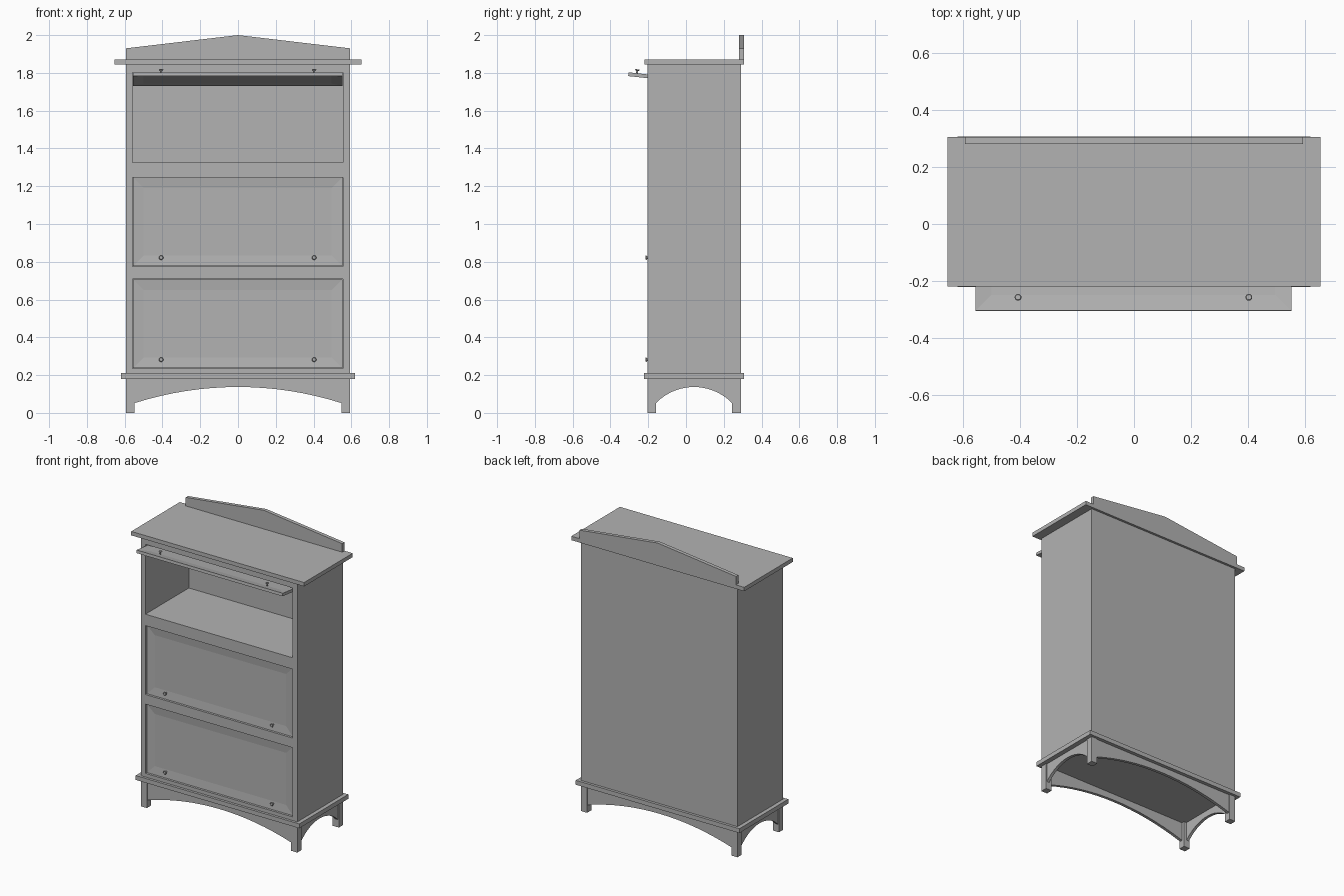
import bpy, bmesh, math
from mathutils import Matrix, Vector

cube = bpy.data.objects.get("Cube")
if cube:
    bpy.data.objects.remove(cube, do_unlink=True)

grey = bpy.data.materials.new("plain_grey")
grey.use_nodes = True
COLOR = (0.45, 0.45, 0.45, 1)
grey.diffuse_color = COLOR
grey.node_tree.nodes["Principled BSDF"].inputs["Base Color"].default_value = COLOR


def add_object(name, bm):
    bmesh.ops.recalc_face_normals(bm, faces=bm.faces)
    mesh = bpy.data.meshes.new(name)
    bm.to_mesh(mesh)
    bm.free()
    mesh.materials.append(grey)
    obj = bpy.data.objects.new(name, mesh)
    bpy.context.scene.collection.objects.link(obj)
    return obj


def box(name, x, y, z):
    bm = bmesh.new()
    size = Vector((x[1] - x[0], y[1] - y[0], z[1] - z[0]))
    mid = Vector((x[0] + x[1], y[0] + y[1], z[0] + z[1])) / 2
    bmesh.ops.create_cube(bm, size=1, matrix=Matrix.Translation(mid) @ Matrix.Diagonal(size.to_4d()))
    return add_object(name, bm)


def prism(name, outline, start, depth):
    """Extrude an outline of 3D points along a depth vector."""
    bm = bmesh.new()
    face = bm.faces.new([bm.verts.new(Vector(p) + Vector(start)) for p in outline])
    ext = bmesh.ops.extrude_face_region(bm, geom=[face])
    verts = [v for v in ext["geom"] if isinstance(v, bmesh.types.BMVert)]
    bmesh.ops.translate(bm, verts=verts, vec=depth)
    return add_object(name, bm)


W = 0.593                      # half width of the body
FRONT, BACK = -0.205, 0.29
OPEN_X = (-0.558, 0.555)
BAYS = {"lower": (0.235, 0.709), "middle": (0.775, 1.247), "upper": (1.325, 1.803)}

# Cabinet body with three hollow bays
body = box("cabinet_body", (-W, W), (FRONT, BACK), (0.21, 1.845))
for label, z in BAYS.items():
    cutter = box(label + "_bay_cutter", OPEN_X, (FRONT - 0.1, BACK - 0.025), z)
    mod = body.modifiers.new(label + "_bay", 'BOOLEAN')
    mod.operation, mod.solver, mod.object = 'DIFFERENCE', 'EXACT', cutter
    bpy.context.view_layer.objects.active = body
    bpy.ops.object.modifier_apply(modifier=mod.name)
    bpy.data.objects.remove(cutter, do_unlink=True)

# Top board, base board and gabled backboard
box("top_board", (-0.655, 0.655), (-0.22, 0.306), (1.845, 1.872))
box("base_board", (-0.62, 0.62), (-0.222, 0.308), (0.18, 0.21))
gable = [(-W, 0, 1.872), (W, 0, 1.872), (W, 0, 1.93), (0, 0, 2), (-W, 0, 1.93)]
prism("gabled_backboard", gable, (0, 0.281, 0), (0, 0.025, 0))

# Legs
LEG = 0.046
for side, x in (("right", (-W, LEG - W)), ("left", (W - LEG, W))):
    for end, y in (("front", (FRONT, FRONT + LEG)), ("back", (BACK - LEG, BACK))):
        box(f"{end}_{side}_leg", x, y, (0, 0.18))


def arch(half, steps=16):
    """Apron outline (u, z) with a circular arc along its lower edge."""
    low, high = 0.052, 0.137
    rise = high - low
    radius = (half * half + rise * rise) / (2 * rise)
    us = [half - 2 * half * i / steps for i in range(steps + 1)]
    curve = [(u, high - radius + math.sqrt(radius * radius - u * u)) for u in us]
    return [(-half, 0.18), (half, 0.18)] + curve


# Arched aprons between the legs
MID_Y = (FRONT + BACK) / 2
T, SET = 0.02, 0.006
long_arch = [(u, 0, z) for u, z in arch(W - LEG)]
short_arch = [(0, u, z) for u, z in arch((BACK - FRONT) / 2 - LEG)]
prism("front_apron", long_arch, (0, FRONT + SET, 0), (0, T, 0))
prism("back_apron", long_arch, (0, BACK - SET - T, 0), (0, T, 0))
prism("left_apron", short_arch, (W - SET - T, MID_Y, 0), (T, 0, 0))
prism("right_apron", short_arch, (SET - W, MID_Y, 0), (T, 0, 0))

# Doors: local origin at the bottom centre of the front face
DOOR_H, DOOR_T = 0.47, 0.02
KNOB_X, KNOB_Z = 0.405, 0.045


def door(label, place):
    bm = bmesh.new()
    size = Matrix.Diagonal((1.108, DOOR_T, DOOR_H, 1))
    bmesh.ops.create_cube(bm, size=1, matrix=Matrix.Translation((0, DOOR_T / 2, DOOR_H / 2)) @ size)
    # recessed panel on both faces
    faces = [f for f in bm.faces if abs(f.normal.y) > 0.9]
    for f in faces:
        bmesh.ops.inset_region(bm, faces=[f], thickness=0.08)
        bmesh.ops.translate(bm, verts=f.verts[:], vec=f.normal * -0.006)
    bm.transform(place)
    add_object(label + "_door", bm)
    # knobs: a thin stem and a round head
    for side, x in (("right", -KNOB_X), ("left", KNOB_X)):
        bm = bmesh.new()
        for r1, r2, y, length in ((0.005, 0.005, -0.006, 0.012), (0.007, 0.012, -0.015, 0.006),
                                  (0.012, 0.009, -0.0195, 0.003)):
            spot = Matrix.Translation((x, y, KNOB_Z)) @ Matrix.Rotation(math.pi / 2, 4, 'X')
            bmesh.ops.create_cone(bm, cap_ends=True, segments=16, radius1=r1, radius2=r2,
                                  depth=length, matrix=spot)
        bm.transform(place)
        knob = add_object(f"{label}_{side}_knob", bm)
        bpy.ops.object.select_all(action='DESELECT')
        knob.select_set(True)
        bpy.context.view_layer.objects.active = knob
        bpy.ops.object.shade_smooth_by_angle(angle=math.radians(35))


SHIFT = -0.002
for label in ("lower", "middle"):
    door(label, Matrix.Translation((SHIFT, FRONT + 0.012, BAYS[label][0] + 0.002)))

# Upper door lifted and pushed back into its bay
tilt = Matrix.Rotation(math.radians(-90 - 6.3), 4, 'X')
door("upper", Matrix.Translation((SHIFT, -0.304, 1.803)) @ tilt)
